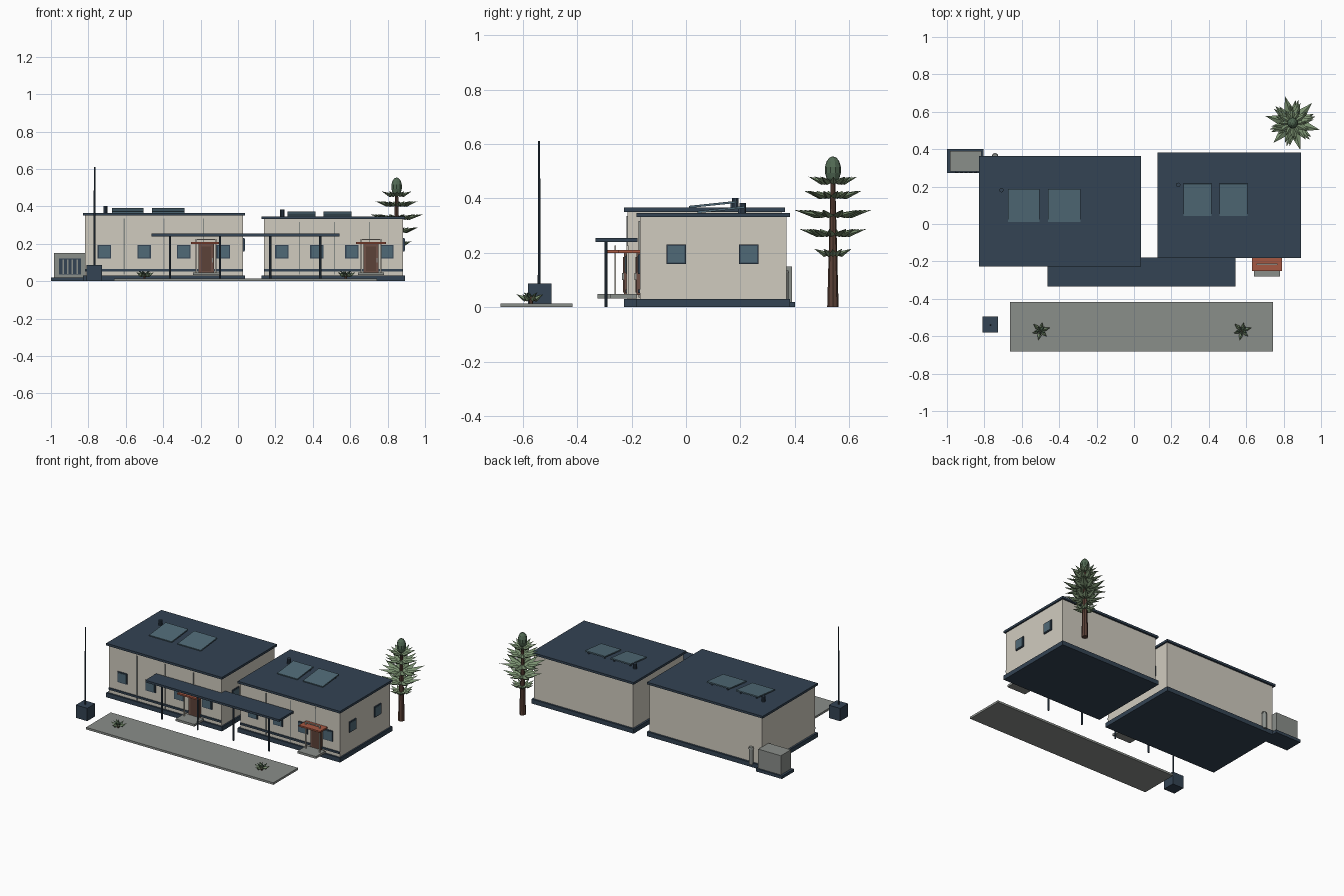
import bpy, bmesh
from math import radians, cos, sin, tau
from mathutils import Vector

cube = bpy.data.objects.get("Cube")
if cube:
    bpy.data.objects.remove(cube, do_unlink=True)


def material(name, rgb):
    """Flat material from sRGB bytes, stored as linear values."""
    m = bpy.data.materials.new(name)
    col = [((c / 255 + 0.055) / 1.055) ** 2.4 for c in rgb] + [1]
    m.use_nodes = True
    m.diffuse_color = col
    m.node_tree.nodes["Principled BSDF"].inputs["Base Color"].default_value = col
    return m


NAVY = material("navy metal", (51, 67, 83))
WALL = material("warm plaster", (208, 203, 191))
GLASS = material("blue glass", (80, 106, 119))
GRAY = material("concrete", (138, 142, 138))
RUST = material("terracotta", (166, 88, 66))
DOOR = material("door brown", (110, 80, 70))
BARK = material("bark", (92, 66, 56))
LEAF = material("sage leaf", (122, 145, 112))
CROWN = material("dark leaf", (82, 106, 84))


def finish(name, bm, mat):
    me = bpy.data.meshes.new(name)
    bmesh.ops.recalc_face_normals(bm, faces=bm.faces)
    bm.to_mesh(me)
    bm.free()
    me.materials.append(mat)
    ob = bpy.data.objects.new(name, me)
    bpy.context.collection.objects.link(ob)
    return ob


def box(name, x, y, z, mat):
    """Box from (min, max) pairs."""
    bm = bmesh.new()
    bmesh.ops.create_cube(bm, size=1)
    for v in bm.verts:
        v.co = [r[0] + (c + 0.5) * (r[1] - r[0]) for c, r in zip(v.co, (x, y, z))]
    return finish(name, bm, mat)


def around(c, half):
    return (c - half, c + half)


def tube(name, x, y, z, r0, r1, mat, sides=10):
    """Upright cylinder or taper between two heights."""
    bm = bmesh.new()
    bmesh.ops.create_cone(bm, cap_ends=True, segments=sides, radius1=r0, radius2=r1, depth=z[1] - z[0])
    bmesh.ops.translate(bm, verts=bm.verts, vec=(x, y, sum(z) / 2))
    return finish(name, bm, mat)


def leaf_ring(name, centre, radius, count, lift, width, turn, mat):
    """Ring of folded kite-shaped leaves with raised tips."""
    bm = bmesh.new()
    for i in range(count):
        a = turn + tau * i / count
        r = radius * (1 if i % 2 == 0 else 0.86)
        out, side = Vector((cos(a), sin(a), 0)), Vector((-sin(a), cos(a), 0))
        up = Vector((0, 0, 1))
        c = Vector(centre)
        base, tip = bm.verts.new(c), bm.verts.new(c + out * r + up * lift)
        mid = c + out * r * 0.48
        rim = [bm.verts.new(mid + d) for d in
               (side * r * width, up * lift * 0.6, -side * r * width, -up * lift * 0.5)]
        for j in range(4):
            for end in (base, tip):
                bm.faces.new((rim[j], rim[(j + 1) % 4], end))
    return finish(name, bm, mat)


def window(name, x, y, z, axis):
    """Navy frame with a glass pane set slightly proud, on the front or the +x side."""
    for part, half, depth, mat in (("frame", 0.036, 0.006, NAVY), ("pane", 0.03, 0.009, GLASS)):
        if axis == "front":
            box(f"{name}_{part}", around(x, half), (y - depth, y), around(z, half), mat)
        else:
            box(f"{name}_{part}", (x, x + depth), around(y, half), around(z, half), mat)


def entrance(name, x, y):
    """Door, thin surround, canopy and doorstep on a front wall."""
    box(name + "_door_frame", around(x, 0.041), (y - 0.012, y), (0.045, 0.2), DOOR)
    box(name + "_door_panel", around(x, 0.026), (y - 0.016, y), (0.055, 0.185), BARK)
    box(name + "_door_handle", around(x + 0.033, 0.003), (y - 0.02, y), (0.1, 0.125), GRAY)
    box(name + "_canopy", around(x, 0.08), (y - 0.08, y), (0.2, 0.21), RUST)
    box(name + "_doorstep", around(x, 0.07), (y - 0.11, y - 0.01), (0.033, 0.048), GRAY)
    for s in (-1, 1):
        box(name + "_surround_post", around(x + s * 0.052, 0.004), around(y - 0.045, 0.003), (0.045, 0.222), WALL)
    box(name + "_surround_top", around(x, 0.056), around(y - 0.045, 0.003), (0.22, 0.227), WALL)


def solar_panel(name, x, y, z):
    ob = box(name, around(0, (x[1] - x[0]) / 2), around(0, (y[1] - y[0]) / 2), (-0.004, 0.004), GLASS)
    ob.location = (sum(x) / 2, sum(y) / 2, z + 0.012)
    ob.rotation_euler.x = radians(6)
    for s in (-1, 1):
        box(name + "_support", around(sum(x) / 2 + s * 0.06, 0.004), around(y[1] - 0.02, 0.004),
            (z, z + 0.018), NAVY)


def building(name, x, y, top, first, step, door, side_windows):
    """Plaster block on a plinth with a thin overhanging roof."""
    wx, wy = (x[0] + 0.013, x[1] - 0.01), (y[0] + 0.012, y[1] - 0.013)
    box(name + "_plinth", x, y, (0, 0.03), NAVY)
    box(name + "_walls", wx, wy, (0.03, top - 0.014), WALL)
    box(name + "_roof", x, y, (top - 0.015, top), NAVY)
    box(name + "_front_band", wx, (wy[0] - 0.007, wy[0]), (0.053, 0.066), NAVY)
    for i in range(4):
        window(f"{name}_front_window", first + i * step, wy[0], 0.158, "front")
        if i < 3:
            box(name + "_wall_seam", around(first + (i + 0.5) * step, 0.003), (wy[0] - 0.004, wy[0]),
                (0.035, top - 0.03), GRAY)
    for wy_side in side_windows:
        window(name + "_side_window", wx[1], wy_side, 0.195, "side")
    entrance(name, door, wy[0])


# Two buildings with rooftop equipment
building("left_building", (-0.83, 0.038), (-0.227, 0.364), 0.366, -0.714, 0.212, -0.17, (-0.07, 0.206))
building("right_building", (0.125, 0.893), (-0.182, 0.382), 0.347, 0.235, 0.187, 0.711, (-0.036, 0.231))
for x in ((-0.674, -0.505), (-0.46, -0.287)):
    solar_panel("left_solar_panel", x, (0.01, 0.188), 0.366)
for x in ((0.265, 0.415), (0.457, 0.607)):
    solar_panel("right_solar_panel", x, (0.042, 0.216), 0.347)
tube("left_roof_vent", -0.709, 0.181, (0.36, 0.402), 0.012, 0.012, NAVY)
tube("right_roof_vent", 0.236, 0.209, (0.34, 0.383), 0.012, 0.012, NAVY)

# Covered walkway
box("walkway_roof", (-0.463, 0.542), (-0.333, -0.178), (0.24, 0.254), NAVY)
for i in range(4):
    tube("walkway_post", -0.364 + i * 0.268, -0.294, (0, 0.242), 0.006, 0.006, NAVY, 8)

# Forecourt with plants
box("paved_strip", (-0.663, 0.743), (-0.682, -0.417), (0, 0.014), GRAY)
for x in (-0.5, 0.577):
    tube("shrub_stem", x, -0.57, (0.012, 0.04), 0.008, 0.006, BARK, 6)
    leaf_ring("shrub_lower_leaves", (x, -0.57, 0.03), 0.054, 6, 0.018, 0.2, 0.3, LEAF)
    leaf_ring("shrub_upper_leaves", (x, -0.57, 0.04), 0.032, 5, 0.015, 0.25, 0.8, CROWN)

# Mast on a block
box("mast_base", (-0.811, -0.726), (-0.58, -0.494), (0, 0.087), NAVY)
tube("mast", -0.767, -0.54, (0.08, 0.612), 0.005, 0.004, NAVY, 8)

# Service unit with a slatted grille, and a tank beside it
box("service_pad", (-1, -0.805), (0.272, 0.4), (0, 0.02), NAVY)
box("service_unit", (-0.985, -0.815), (0.282, 0.39), (0.02, 0.15), GRAY)
box("service_grille", (-0.957, -0.84), (0.276, 0.283), (0.035, 0.122), NAVY)
for i in range(4):
    box("grille_slat", around(-0.935 + i * 0.025, 0.004), (0.272, 0.277), (0.04, 0.117), GRAY)
tube("gas_tank", -0.743, 0.362, (0.02, 0.125), 0.015, 0.015, GRAY, 12)
tube("gas_tank_cap", -0.743, 0.362, (0.125, 0.135), 0.017, 0.014, GRAY, 12)

# Conifer with tiered leaves
TX, TY = 0.848, 0.54
tube("tree_trunk", TX, TY, (0, 0.48), 0.021, 0.008, BARK, 8)
for i, (z, r) in enumerate(((0.195, 0.08), (0.268, 0.125), (0.338, 0.149), (0.408, 0.114), (0.46, 0.09))):
    leaf_ring("tree_tier", (TX, TY, z), r, 12, 0.02, 0.17, i * 0.4, LEAF)
bm = bmesh.new()
bmesh.ops.create_uvsphere(bm, u_segments=10, v_segments=7, radius=1)
for v in bm.verts:
    v.co = (TX + v.co.x * 0.03, TY + v.co.y * 0.03, 0.505 + v.co.z * 0.05)
finish("tree_crown", bm, CROWN)
